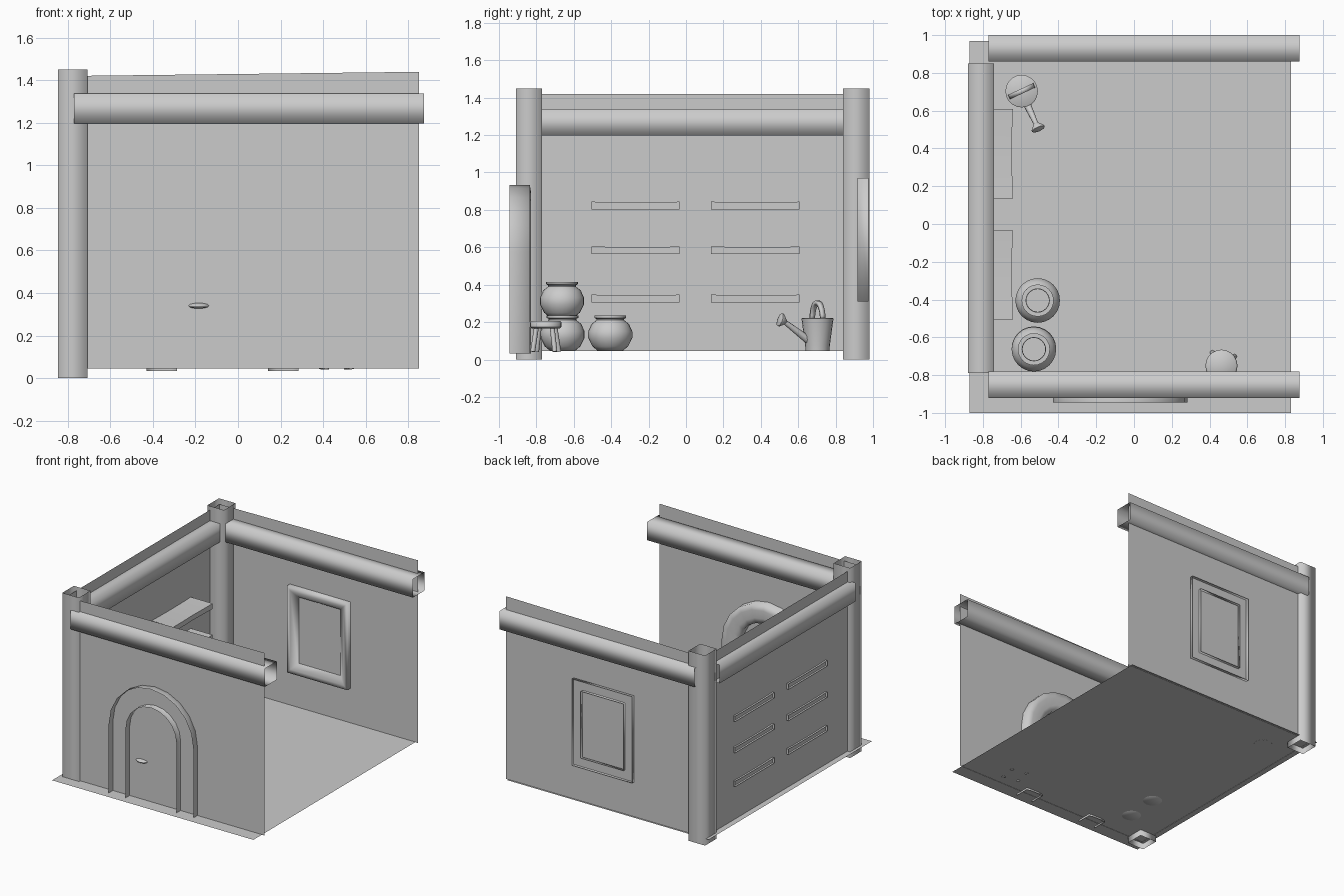
import bpy, math
from mathutils import Vector

if "Cube" in bpy.data.objects:
    bpy.data.objects.remove(bpy.data.objects["Cube"])

def mesh(name, verts, faces, smooth=False):
    me = bpy.data.meshes.new(name)
    me.from_pydata([tuple(v) for v in verts], [], faces)
    me.polygons.foreach_set("use_smooth", [smooth] * len(me.polygons))
    me.update()
    ob = bpy.data.objects.new(name, me)
    bpy.context.collection.objects.link(ob)
    return ob

def loft(name, rings, close_ring=True, close_path=False, caps=False, smooth=True):
    """Skin a list of equal-length point rings."""
    n, m = len(rings[0]), len(rings)
    faces = []
    for i in range(m if close_path else m - 1):
        for j in range(n if close_ring else n - 1):
            a, b = i * n, ((i + 1) % m) * n
            k = (j + 1) % n
            faces.append((a + j, a + k, b + k, b + j))
    if caps:
        faces += [tuple(reversed(range(n))), tuple(range((m - 1) * n, m * n))]
    return mesh(name, [p for r in rings for p in r], faces, smooth)

def lathe(name, profile, loc, n=20, caps=False, axis=(0, 0, 1)):
    q = Vector((0, 0, 1)).rotation_difference(Vector(axis))
    rings = [[Vector(loc) + q @ Vector((r * math.cos(2 * math.pi * i / n),
              r * math.sin(2 * math.pi * i / n), z)) for i in range(n)] for r, z in profile]
    ob = loft(name, rings, caps=caps)
    ob.data.set_sharp_from_angle(angle=math.radians(50))
    return ob

def rod(name, a, b, r1, r2, n=8):
    d = Vector(b) - Vector(a)
    return lathe(name, [(r1, 0), (r2, d.length)], a, n, True, d)

def square_tube(name, a, b, h=0.07):
    """Open-ended four-sided post or beam."""
    a, b = Vector(a), Vector(b)
    d = (b - a).normalized()
    u = Vector((0, 0, 1)) if abs(d.z) < 0.5 else Vector((1, 0, 0))
    v = d.cross(u)
    cs = [(-h, -h), (h, -h), (h, h), (-h, h)]
    return loft(name, [[p + u * s + v * t for s, t in cs] for p in (a, b)])

# Floor and single-sheet walls
F, B, L, R = -0.895, 0.955, -0.825, 0.85
mesh("floor", [(-0.87, -1, .047), (.83, -1, .047), (.83, .97, .047), (-0.87, .97, .047)], [(0, 1, 2, 3)])
for nm, y in (("front_wall", F), ("back_wall", B)):
    mesh(nm, [(L, y, .045), (R, y, .045), (R, y, 1.44), (L, y, 1.42)], [(0, 1, 2, 3)])
mesh("left_wall", [(L, F, .045), (L, B, .045), (L, B, 1.42), (L, F, 1.42)], [(0, 1, 2, 3)])

# Corner posts and beams
square_tube("front_post", (-.777, -.84, 0), (-.777, -.84, 1.45))
square_tube("back_post", (-.777, .91, 0), (-.777, .91, 1.45))
square_tube("front_beam", (-.77, -.852, 1.268), (.875, -.852, 1.268))
square_tube("back_beam", (-.77, .93, 1.268), (.875, .93, 1.268))
square_tube("left_beam", (-.81, -.79, 1.268), (-.81, .85, 1.268))

# Door arch: channel open towards the outside
path = [(-1, None)] + [math.pi - math.pi * i / 10 for i in range(11)] + [(1, None)]
def arch_ring(p):
    pts = []
    for r, y in ((.357, -.945), (.357, -.835), (.315, -.828), (.255, -.828), (.215, -.835), (.215, -.945)):
        if isinstance(p, tuple):
            pts.append((-.073 + p[0] * r, y, .033))
        else:
            pts.append((-.073 + r * math.cos(p), y, .577 + r * math.sin(p)))
    return pts
loft("door_arch", [arch_ring(p) for p in path], close_ring=False)

# Door handle poking through the wall
knob = lathe("door_handle", [(.002, -1), (.5, -.87), (.87, -.5), (1, 0), (.87, .5), (.5, .87), (.002, 1)], (0, 0, 0), 12)
knob.scale = (.053, .045, .014)
knob.location = (-.185, -.88, .34)

# Window frame: channel open towards the outside
frame = []
for sx, sz in ((-1, -1), (1, -1), (1, 1), (-1, 1)):
    frame.append([(.025 + sx * (.255 - w), y, .64 + sz * (.33 - w))
                  for w, y in ((0, .977), (0, .917), (.03, .917), (.075, .945), (.075, .977))])
loft("window_frame", frame, close_ring=False, close_path=True)

# Shelves: boxes open at the back, pushed through the left wall
for i, z in enumerate((.305, .563, .802)):
    for j, (y0, y1) in enumerate(((-.505, -.035), (.135, .608))):
        h, ym = .042, (y0 + y1) / 2
        rings = []
        for y, dx, dz in ((y0, 0, 0), (y0 + .1, -.004, -.003), (ym, -.008, -.004), (y1 - .07, -.004, -.003), (y1, 0, 0)):
            rings.append([(-.84, y, z), (-.64 + dx, y, z), (-.64 + dx, y, z + h + dz), (-.84, y, z + h + dz)])
        sh = loft(f"shelf_{i}_{j}", rings, close_ring=False)
        m = sh.data
        mesh(f"shelf_ends_{i}_{j}", rings[0] + rings[-1], [(3, 2, 1, 0), (4, 5, 6, 7)])
        m.set_sharp_from_angle(angle=math.radians(50))

# Pots
pot = [(.065, 0), (.095, .025), (.118, .07), (.118, .105), (.1, .145), (.074, .165), (.074, .172),
       (.085, .178), (.085, .19), (.062, .19), (.06, .165), (.085, .14), (.095, .09), (.06, .03), (.002, .03)]
for i, (x, y, z) in enumerate(((-.51, -.405, .045), (-.53, -.66, .045), (-.53, -.663, .225))):
    lathe(f"pot_{i}", pot, (x, y, z), 24, True)

# Stool
sx, sy = .463, -.75
lathe("stool_seat", [(.075, .167), (.085, .175), (.085, .198), (.077, .206)], (sx, sy, 0), 20, True)
for i in range(4):
    a = math.radians(35 + 90 * i)
    c, s = math.cos(a), math.sin(a)
    rod(f"stool_leg_{i}", (sx + .085 * c, sy + .085 * s, .042), (sx + .06 * c, sy + .06 * s, .175), .013, .013)

# Watering can
cx, cy = -.595, .703
lathe("can_body", [(.064, .046), (.066, .075), (.084, .208), (.086, .218), (.08, .222)], (cx, cy, 0), 20, True)
rod("can_spout", (cx + .02, cy - .05, .105), (cx + .082, cy - .185, .208), .022, .012, 10)
lathe("can_rose", [(.012, -.02), (.036, .008), (.036, .016), (.02, .022)], (cx + .083, cy - .187, .208), 14, True, (.35, -.8, .3))
handle = []
u, v = Vector((.9, .42, 0)), Vector((.42, -.9, 0))
for i in range(13):
    a = math.pi * i / 12
    handle.append([Vector((cx, cy, .215)) + u * (k * .075 * math.cos(a)) + v * w
                   + Vector((0, 0, .1 * k * math.sin(a)))
                   for k, w in ((1, -.013), (1, .013), (.78, .013), (.78, -.013))])
loft("can_handle", handle, caps=True)
